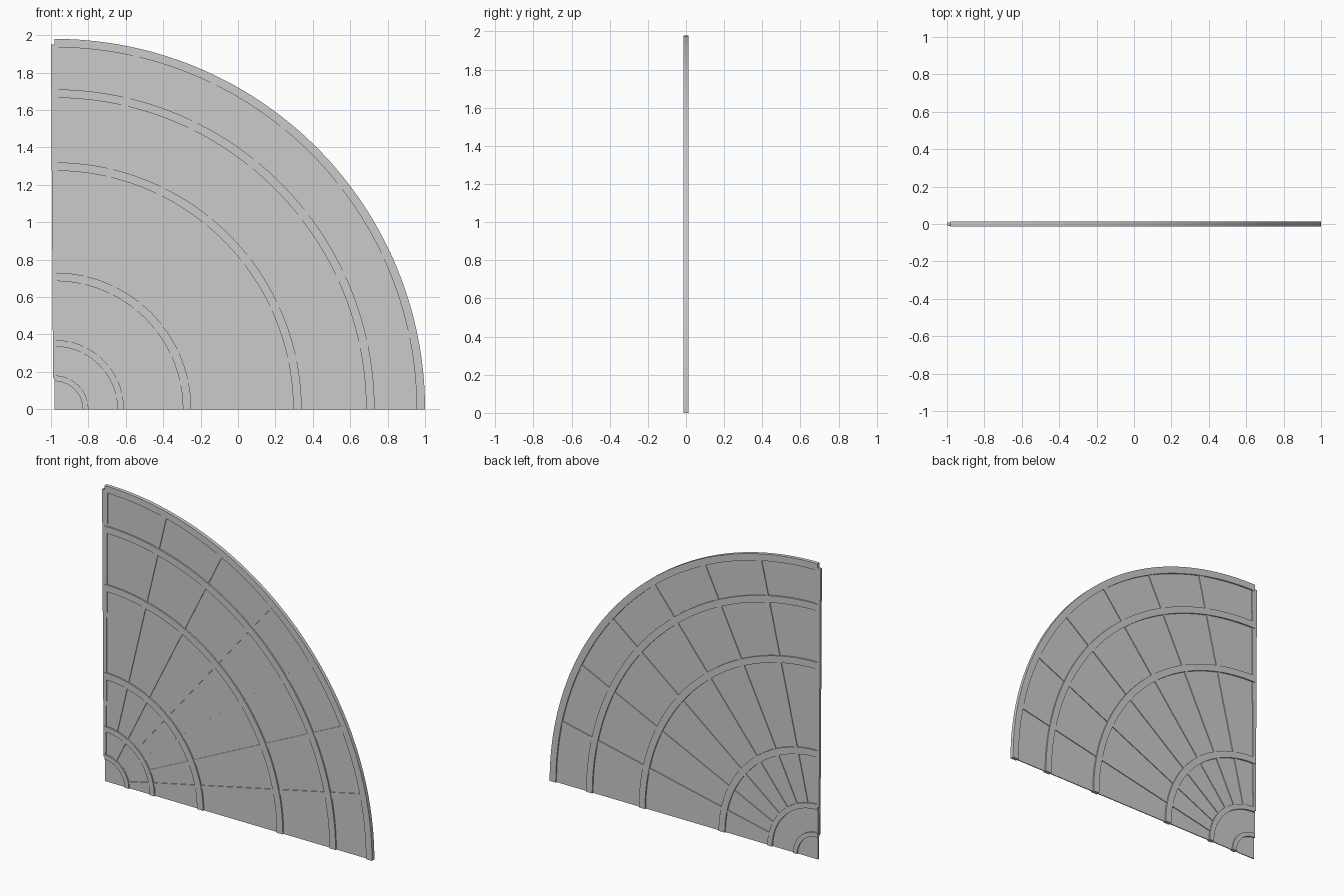
import bpy, bmesh
from math import cos, sin, radians, pi

if "Cube" in bpy.data.objects:
    bpy.data.objects.remove(bpy.data.objects["Cube"])

CX = -0.98          # centre of the quarter circle
SEG = 72            # segments along each arc


def arc(r):
    return [(CX + r * cos(pi / 2 * i / SEG), r * sin(pi / 2 * i / SEG)) for i in range(SEG + 1)]


def finish(name, bm):
    bmesh.ops.recalc_face_normals(bm, faces=bm.faces)
    me = bpy.data.meshes.new(name)
    bm.to_mesh(me)
    bm.free()
    ob = bpy.data.objects.new(name, me)
    bpy.context.collection.objects.link(ob)
    bpy.ops.object.select_all(action='DESELECT')
    ob.select_set(True)
    bpy.context.view_layer.objects.active = ob
    bpy.ops.object.shade_smooth_by_angle(angle=radians(30))
    return ob


def slab(name, strips, y0, y1):
    """Extrude quads/polygons lying in the xz plane from y0 to y1."""
    bm = bmesh.new()
    for pts in strips:
        bm.faces.new([bm.verts.new((x, y0, z)) for x, z in pts])
    bmesh.ops.remove_doubles(bm, verts=bm.verts, dist=1e-5)
    geo = bmesh.ops.extrude_face_region(bm, geom=bm.faces[:], use_keep_orig=True)
    moved = [g for g in geo['geom'] if isinstance(g, bmesh.types.BMVert)]
    bmesh.ops.translate(bm, verts=moved, vec=(0, y1 - y0, 0))
    return finish(name, bm)


def ring(name, r0, r1, y):
    a, b = arc(r0), arc(r1)
    slab(name, [(a[i], b[i], b[i + 1], a[i + 1]) for i in range(SEG)], -y, y)


def spoke(name, deg, r0, r1, h0, h1, y0, y1):
    """Tapered radial bar with half widths h0 (inner) and h1 (outer)."""
    c, s = cos(radians(deg)), sin(radians(deg))
    pts = [(CX + r * c - h * s, r * s + h * c)
           for r, h in ((r0, -h0), (r1, -h1), (r1, h1), (r0, h0))]
    slab(name, [pts], y0, y1)


# Glass pane
slab("glass_pane", [[(CX, 0)] + arc(1.955)], -0.003, 0.003)

# Curved bars, inner to outer
for i, (r0, r1) in enumerate([(0.15, 0.18), (0.335, 0.37), (0.685, 0.73),
                              (1.275, 1.32), (1.665, 1.71), (1.935, 1.98)]):
    ring(f"curved_bar_{i + 1}", r0, r1, 0.0125)

# Tapered radial bars, every 13 degrees from vertical
for k in range(7):
    spoke(f"radial_bar_{k + 1}", 90 - 13 * k, 0.35, 1.95, 0.010, 0.020, -0.008, 0.008)

# Short inner bars on the front, every second direction
for k in range(0, 7, 2):
    spoke(f"inner_bar_{k // 2 + 1}", 90 - 13 * k, 0.165, 0.36, 0.008, 0.010, -0.0095, 0.0)
